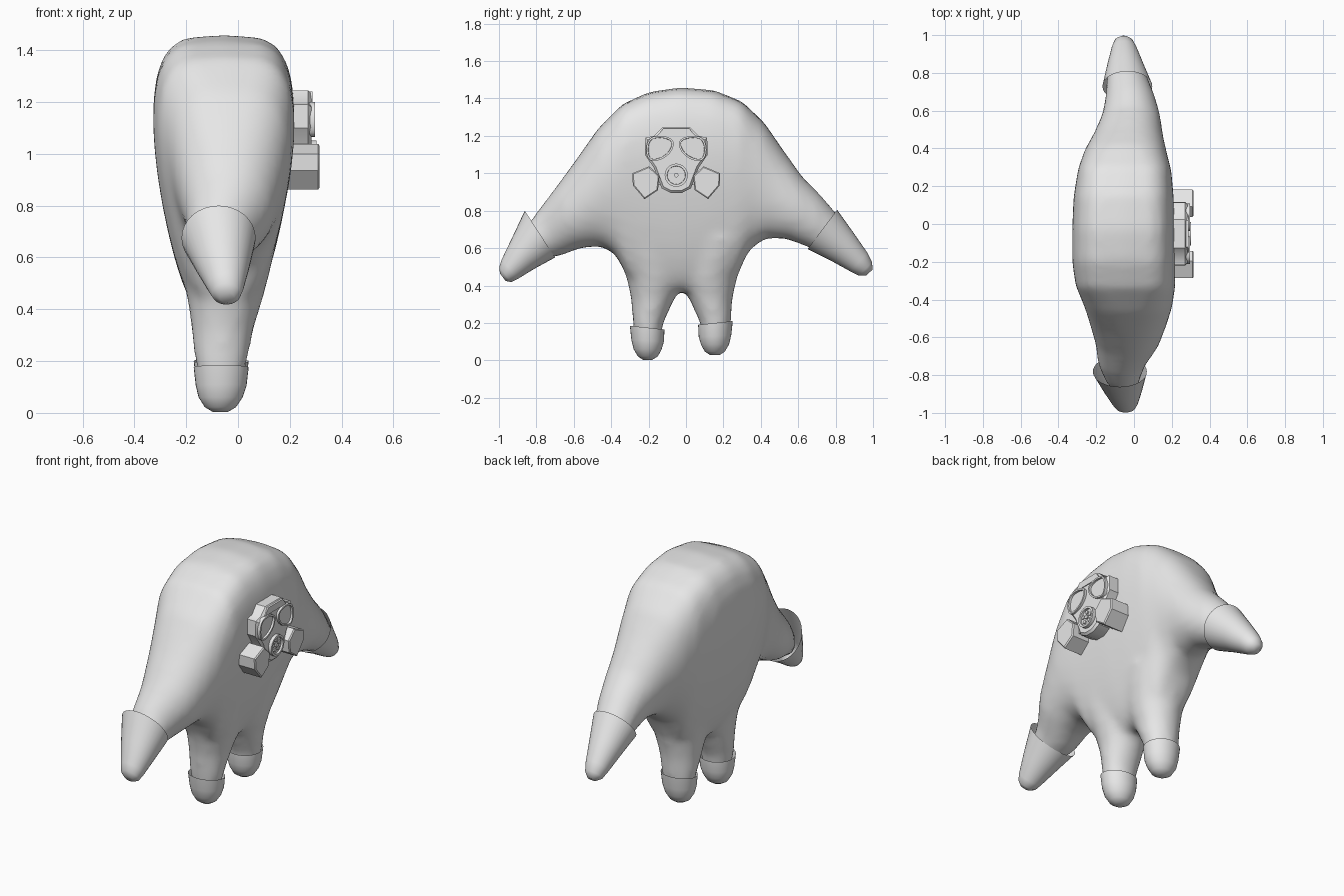
import bpy, bmesh, math
from mathutils import Vector

if "Cube" in bpy.data.objects:
    bpy.data.objects.remove(bpy.data.objects["Cube"])

grey = bpy.data.materials.new("plain grey")
grey.diffuse_color = (0.8, 0.8, 0.8, 1)
grey.use_nodes = True
grey.node_tree.nodes["Principled BSDF"].inputs["Base Color"].default_value = grey.diffuse_color


def finish(name, bm, angle=35):
    bmesh.ops.recalc_face_normals(bm, faces=bm.faces)
    me = bpy.data.meshes.new(name)
    bm.to_mesh(me)
    bm.free()
    me.materials.append(grey)
    ob = bpy.data.objects.new(name, me)
    bpy.context.collection.objects.link(ob)
    bpy.ops.object.select_all(action='DESELECT')
    ob.select_set(True)
    bpy.context.view_layer.objects.active = ob
    bpy.ops.object.shade_smooth_by_angle(angle=math.radians(angle))
    return ob


def loft(bm, rings, open_start=False, n=32):
    """Each ring: outer y, z, inner y, z, half width in x, centre x."""
    loops = []
    for ya, za, yb, zb, hx, xc in rings:
        a, b = Vector((0, ya, za)), Vector((0, yb, zb))
        mid, half = (a + b) / 2, (a - b) / 2
        t = min(max((half.length * 2 - 0.3) / 0.6, 0), 1)  # large rings get boxy and top-heavy
        loop = []
        for i in range(n):
            s, c = math.sin(math.tau * i / n), math.cos(math.tau * i / n)
            w = hx / (1 + 0.05 * t) * abs(c) ** (1 - 0.5 * t) * (1 + 0.3 * t * s)
            p = mid + half * s
            loop.append(bm.verts.new((xc + math.copysign(w, c), p.y, p.z)))
        loops.append(loop)
    for p, q in zip(loops, loops[1:]):
        for i in range(n):
            j = (i + 1) % n
            bm.faces.new((p[i], p[j], q[j], q[i]))
    bm.faces.new(loops[-1])
    if not open_start:
        bm.faces.new(loops[0])


def mirror_rings(rings, axis, dz=0):
    return [(axis - a, b + dz, axis - c, d + dz, h, x) for a, b, c, d, h, x in rings]


# Body: arch from hand to hand, with two legs fused in
arch = [(-.93, .56, -.89, .50, .04, -.05), (-.87, .69, -.79, .54, .09, -.06),
        (-.80, .79, -.68, .555, .125, -.065), (-.70, .92, -.56, .60, .17, -.035),
        (-.59, 1.07, -.46, .61, .205, -.03), (-.47, 1.24, -.38, .57, .235, -.03),
        (-.34, 1.37, -.31, .44, .258, -.045), (-.20, 1.435, -.20, .38, .267, -.055),
        (-.03, 1.46, -.03, .365, .267, -.055), (.15, 1.445, .12, .38, .26, -.055),
        (.30, 1.385, .26, .44, .242, -.05), (.42, 1.27, .34, .59, .218, -.045),
        (.52, 1.125, .42, .65, .185, -.03), (.62, .985, .53, .65, .155, -.015),
        (.72, .885, .64, .61, .13, -.02), (.81, .78, .72, .57, .11, -.035),
        (.90, .66, .85, .53, .075, -.045), (.96, .56, .94, .51, .03, -.05)]
leg = [(-.27, .07, -.14, .07, .07, -.065), (-.285, .2, -.12, .2, .102, -.065),
       (-.293, .32, -.065, .32, .12, -.06), (-.32, .45, -.02, .42, .145, -.05),
       (-.36, .54, -.01, .55, .17, -.045), (-.40, .63, -.01, .7, .19, -.04)]
bm = bmesh.new()
for rings in (arch, leg, mirror_rings(leg, -.045)):
    loft(bm, rings)
body = finish("body", bm, 60)
fuse = body.modifiers.new("fuse", 'REMESH')
fuse.mode = 'VOXEL'
fuse.voxel_size = 0.024
fuse.use_smooth_shade = True
soften = body.modifiers.new("soften", 'SMOOTH')
soften.factor = 0.5
soften.iterations = 8

# Gloves and boots: open cups slipped over the limbs
foot = [(-.30, .185, -.115, .165, .106, -.065), (-.292, .11, -.118, .10, .098, -.065),
        (-.28, .06, -.13, .06, .085, -.067), (-.258, .022, -.15, .022, .06, -.068),
        (-.23, .003, -.18, .003, .028, -.068)]
left_hand = [(-.862, .80, -.70, .55, .143, -.075), (-.93, .655, -.81, .49, .105, -.06),
             (-.985, .54, -.90, .435, .07, -.048), (-.998, .50, -.935, .418, .055, -.045),
             (-.995, .465, -.965, .425, .028, -.042)]
right_hand = [(.808, .805, .65, .595, .132, -.035), (.89, .69, .78, .53, .098, -.045),
              (.97, .575, .88, .475, .068, -.052), (.995, .525, .925, .453, .052, -.055),
              (.997, .485, .965, .455, .025, -.055)]
for name, rings in (("left_boot", foot), ("right_boot", mirror_rings(foot, -.05, .025)),
                    ("left_glove", left_hand), ("right_glove", right_hand)):
    bm = bmesh.new()
    loft(bm, rings, open_start=True)
    finish(name, bm, 60)


MASK_Y = -.052  # mirror line of the mask


def rounded(pts, passes):
    for _ in range(passes):
        pts = [tuple(u * k + v * (1 - k) for u, v in zip(a, b))
               for a, b in zip(pts, pts[1:] + pts[:1]) for k in (.75, .25)]
    return pts


def plate(name, pts, x0, x1, rim=0, sink=0, chamfer=0):
    """Extrude a (y offset, z) outline along x, optionally with a sunken centre."""
    bm = bmesh.new()
    back = [bm.verts.new((x0, MASK_Y + y, z)) for y, z in pts]
    front = [bm.verts.new((x1, MASK_Y + y, z)) for y, z in pts]
    for i in range(len(pts)):
        j = (i + 1) % len(pts)
        bm.faces.new((back[i], back[j], front[j], front[i]))
    bm.faces.new(back)
    top = bm.faces.new(front)
    bmesh.ops.recalc_face_normals(bm, faces=bm.faces)
    if chamfer:
        bmesh.ops.bevel(bm, geom=list(top.edges), offset=chamfer, segments=1, affect='EDGES')
    if rim:
        bmesh.ops.inset_region(bm, faces=[top], thickness=rim)
        bmesh.ops.inset_region(bm, faces=[top], thickness=.001, depth=-sink)
    finish(name, bm)


def circle(y, z, r, n):
    return [(y + r * math.cos(math.tau * i / n), z + r * math.sin(math.tau * i / n)) for i in range(n)]


# Gas mask face piece
side = [(.075, 1.245), (.12, 1.20), (.165, 1.19), (.168, 1.10), (.12, 1.03), (.078, .92), (.03, .895)]
face = side + [(-y, z) for y, z in reversed(side)]
plate("mask_face", face, .13, .283, chamfer=.012)
plate("mask_brow", [(-.07, 1.24), (-.1, 1.2), (.1, 1.2), (.07, 1.24)], .2, .288)

# Eye rims and side filters, mirrored
eye = [(.165, 1.115), (.15, 1.19), (.08, 1.205), (.01, 1.18), (.02, 1.12), (.07, 1.075), (.14, 1.06)]
can = [(.09, .985), (.145, 1.038), (.235, 1.0), (.232, .935), (.17, .862), (.098, .91)]
for label, s in (("left", -1), ("right", 1)):
    plate(label + "_eye", [(s * y, z) for y, z in rounded(eye, 2)], .2, .297, rim=.01, sink=.012)
    plate(label + "_filter", [(s * y, z) for y, z in can], .15, .315, chamfer=.006)
    plate(label + "_filter_joint", [(s * y, z) for y, z in circle(.095, .965, .03, 10)], .15, .27)

# Mouth valve with a ring of vents
plate("mouth_valve", circle(0, .99, .062, 24), .2, .303, rim=.013, sink=.012)
for k in range(5):
    a = math.tau * k / 5 + math.pi / 2
    plate("valve_vent", circle(.03 * math.cos(a), .99 + .03 * math.sin(a), .011, 8), .285, .298)
plate("valve_hub", circle(0, .99, .012, 10), .285, .3)
